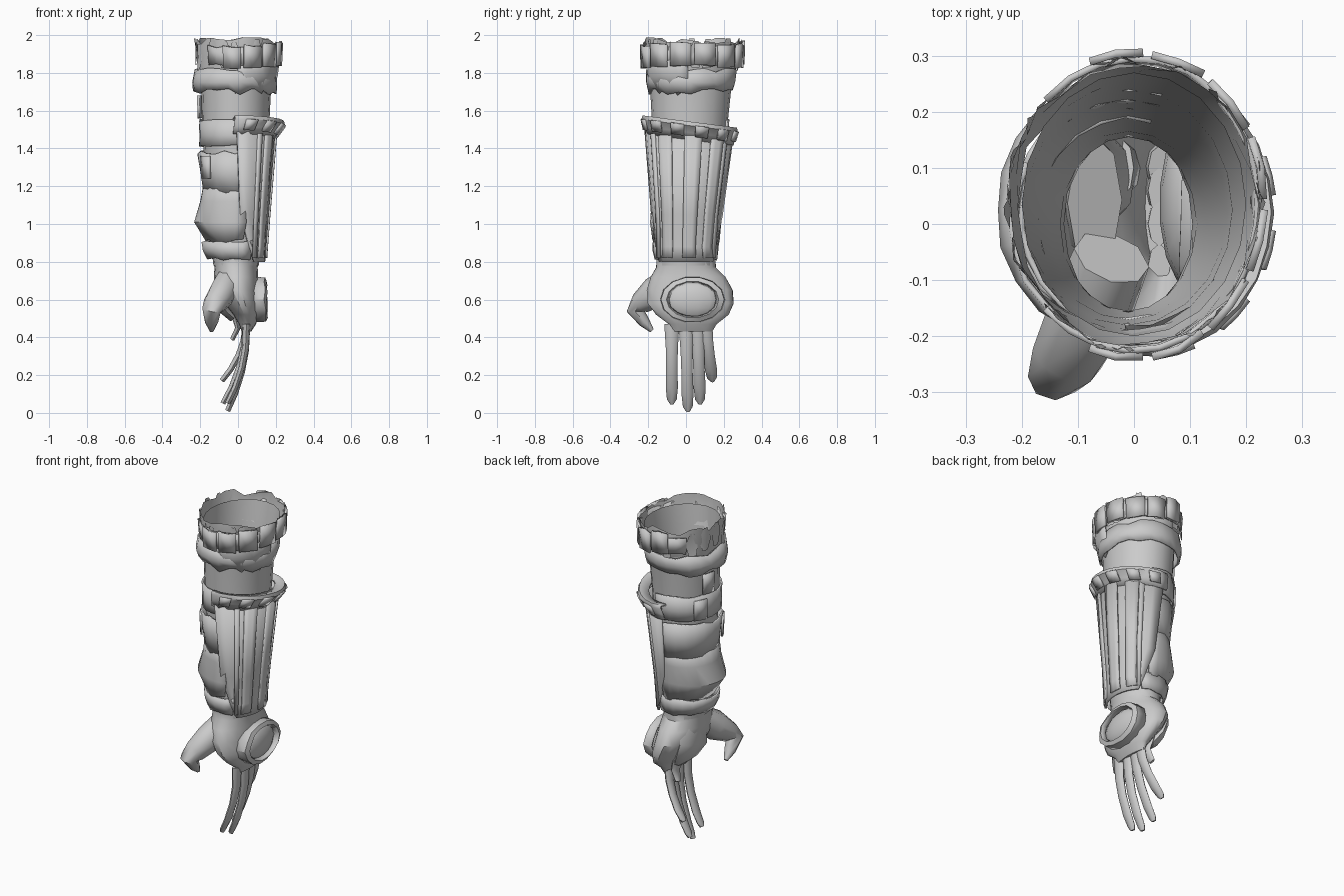
import bpy, bmesh, math, random
from mathutils import Vector

random.seed(4)
if "Cube" in bpy.data.objects:
    bpy.data.objects.remove(bpy.data.objects["Cube"], do_unlink=True)

grey = bpy.data.materials.new("plain grey")
grey.use_nodes = True
grey.diffuse_color = (0.6, 0.6, 0.6, 1)
grey.node_tree.nodes["Principled BSDF"].inputs["Base Color"].default_value = (0.6, 0.6, 0.6, 1)


def finish(name, bm, thick=0, angle=35, flip=True):
    """Turn a bmesh into a shaded object, optionally thickened."""
    if flip:
        bmesh.ops.recalc_face_normals(bm, faces=bm.faces)
    mesh = bpy.data.meshes.new(name)
    bm.to_mesh(mesh)
    bm.free()
    mesh.materials.append(grey)
    ob = bpy.data.objects.new(name, mesh)
    bpy.context.collection.objects.link(ob)
    if thick:
        mod = ob.modifiers.new("thickness", "SOLIDIFY")
        mod.thickness = thick
        mod.offset = 0
    bpy.ops.object.select_all(action="DESELECT")
    ob.select_set(True)
    bpy.context.view_layer.objects.active = ob
    bpy.ops.object.shade_smooth_by_angle(angle=math.radians(angle))
    return ob


def skin(bm, rings, closed):
    for low, high in zip(rings, rings[1:]):
        n = len(low)
        for i in range(n if closed else n - 1):
            j = (i + 1) % n
            bm.faces.new((low[i], low[j], high[j], high[i]))


def shell(name, rows, mid=0, half=180, n=20, rough=0, ragged=0, tilt=0, thick=0, cap=False):
    """Wrap rows of (z, centre x, centre y, radius x, radius y[, half angle]) around the arm."""
    bm = bmesh.new()
    rings = []
    for k, row in enumerate(rows):
        z, cx, cy, rx, ry = row[:5]
        h = row[5] if len(row) > 5 else half
        closed = h == 180
        ring = []
        for i in range(n):
            a = math.radians(mid - h + 2 * h * i / (n if closed else n - 1))
            s = 1 + random.uniform(-rough, rough)
            x, y = cx + rx * s * math.cos(a), cy + ry * s * math.sin(a)
            edge = ragged if k in (0, len(rows) - 1) else 0
            ring.append(bm.verts.new((x, y, z + tilt * y + random.uniform(-edge, edge))))
        rings.append(ring)
    skin(bm, rings, closed)
    if cap:
        bm.faces.new(rings[-1])
    return finish(name, bm, thick)


def limb(name, points, n=8):
    """Capped tube through (x, y, z, width, depth), flattened across its depth."""
    bm = bmesh.new()
    rings = []
    pos = [Vector(p[:3]) for p in points]
    for k, p in enumerate(points):
        d = (pos[min(k + 1, len(pos) - 1)] - pos[max(k - 1, 0)]).normalized()
        side = Vector((1, 0, 0)).cross(d).normalized()
        up = d.cross(side)
        rings.append([bm.verts.new(pos[k] + side * p[3] * math.cos(t) + up * p[4] * math.sin(t))
                      for t in (math.tau * i / n for i in range(n))])
    skin(bm, rings, True)
    bm.faces.new(rings[0])
    bm.faces.new(rings[-1])
    return finish(name, bm, angle=50)


# Open sleeve running down the arm
shell("sleeve", [(1.93, 0, .035, .2, .235), (1.72, -.01, .025, .185, .215),
                 (1.53, -.012, .02, .178, .2), (1.2, -.01, .01, .16, .18),
                 (.95, -.01, 0, .14, .165), (.78, -.01, 0, .12, .155)])

# Ragged cloth wraps at the upper end
shell("upper_wrap", [(1.97, 0, .035, .222, .25), (1.9, -.005, .035, .215, .25),
                     (1.79, -.01, .03, .2, .225)], n=26, rough=.035, ragged=.022)
shell("lower_wrap", [(1.81, -.012, .03, .212, .235), (1.75, -.018, .025, .222, .23),
                     (1.7, -.02, .025, .215, .222)], n=22, rough=.02, ragged=.018, thick=.01)
shell("hanging_fold", [(1.88, .02, .03, .2, .24), (1.78, .01, .03, .2, .235),
                       (1.71, .0, .03, .185, .215)], mid=-50, half=45, n=7,
      rough=.03, ragged=.03, thick=.008)

# Plated belt, mostly on the outer side
shell("belt", [(1.94, 0, .035, .222, .262), (1.84, 0, .035, .215, .257)],
      half=135, n=20, rough=.01, ragged=.008, thick=.012)
for i in range(8):
    a = -98 + 28 * i
    drop = random.uniform(-.015, .015)
    shell("belt_plate", [(1.955 + drop, 0, .035, .232, .272), (1.835 + drop, 0, .035, .226, .267)],
          mid=a, half=12, n=3, rough=.012, ragged=.006, thick=.014)

# Torn cloth points around the rim
for i in range(16):
    a = 360 * i / 16 + random.uniform(-8, 8)
    z = random.uniform(1.95, 1.985)
    shell("torn_strip", [(z, 0, .035, .228, .26, 3), (z - .07, 0, .035, .222, .255, 9),
                         (z - .14, -.005, .035, .22, .25, 5)], mid=a, n=3, rough=.03)

# Straps and padded plates on the inner side of the forearm
shell("top_strap", [(1.55, -.012, .02, .19, .207), (1.47, -.012, .018, .185, .203),
                    (1.41, -.012, .018, .192, .203)], mid=180, half=110, n=16,
      rough=.01, ragged=.008, thick=.01)
shell("middle_strap", [(1.38, -.012, .015, .198, .198), (1.27, -.012, .012, .182, .193),
                       (1.17, -.012, .01, .17, .186)], mid=180, half=105, n=14,
      rough=.015, ragged=.012, thick=.01)
shell("inner_forearm_plate", [(1.22, -.012, .01, .165, .183), (1.12, -.012, .01, .185, .186),
                              (1.01, -.012, 0, .215, .183), (.91, -.012, 0, .155, .17)],
      mid=180, half=105, n=14, rough=.02, ragged=.012, thick=.01)
shell("wrist_strap", [(.91, -.012, 0, .178, .17), (.86, -.012, 0, .17, .17),
                      (.815, -.012, 0, .148, .163)], mid=180, half=120, n=14,
      rough=.02, ragged=.008, thick=.01)
for z, mid in ((1.47, 150), (1.3, 215), (1.62, 165)):
    shell("buckle_plate", [(z + .06, -.012, .015, .2, .215), (z - .06, -.012, .015, .196, .21)],
          mid=mid, half=11, n=3, thick=.012)

# Long outer forearm guard with lengthwise ribs
guard = [(1.49, 0, .018, .19, .232, 92), (1.05, 0, .005, .155, .185, 86),
         (.88, 0, 0, .142, .17, 66), (.8, 0, 0, .138, .178, 52)]
shell("forearm_guard", guard, n=11, thick=.012)


def rib(name, mid, half, lift):
    rows = [(r[0] - .02 if k == 0 else r[0] + .02 * (k == 3), r[1], r[2], r[3] + lift, r[4] + lift)
            for k, r in enumerate(guard)]
    shell(name, rows, mid=mid, half=half, n=4, thick=.01)


rib("guard_centre_panel", 5, 11, .012)
for side in (-1, 1):
    rib("guard_side_panel", side * 36 + 3, 10, .008)
    shell("guard_edge_trim", [(1.48, 0, .018, .198, .238), (1.05, 0, .005, .163, .19),
                              (.82, 0, 0, .148, .18)], mid=side * 54, half=4, n=3, thick=.012)

# Flared, tilted lip over the guard
shell("guard_lip", [(1.45, 0, .018, .19, .228), (1.49, .006, .018, .202, .24),
                    (1.525, .015, .02, .228, .25), (1.54, .015, .02, .225, .247),
                    (1.53, 0, .02, .185, .21)], half=98, n=15, rough=.008, tilt=-.13, thick=.012)
for a in range(-75, 76, 30):
    shell("lip_rivet_plate", [(1.47, .004, .018, .206, .243), (1.525, .016, .02, .234, .257)],
          mid=a, half=8, n=3, tilt=-.13, thick=.012)

# Hand: wrist cuff, back of hand and palm
shell("hand", [(.81, -.01, 0, .122, .158), (.77, -.01, 0, .115, .16), (.72, -.01, .01, .118, .2),
               (.65, -.005, .02, .115, .23), (.58, .02, .025, .095, .23),
               (.52, .045, .035, .07, .195), (.47, .05, .035, .045, .13),
               (.43, .045, .03, .025, .11)], n=18, rough=.01, cap=True)
limb("thumb", [(-.04, -.06, .72, .07, .07), (-.08, -.16, .64, .085, .075),
               (-.12, -.24, .58, .06, .065), (-.14, -.27, .545, .045, .05),
               (-.14, -.22, .48, .03, .035), (-.14, -.18, .435, .012, .012)])
limb("palm_pad", [(-.07, .04, .7, .12, .05), (-.09, .06, .62, .13, .045),
                  (-.06, .08, .55, .1, .04), (-.02, .08, .5, .06, .025)])
limb("torn_palm_flap", [(-.02, .1, .53, .05, .02), (0, .1, .45, .04, .015), (-.03, .12, .39, .02, .012)])

# Four slender fingers curling inward
for name, y0, y1, tip, curl in (("index_finger", -.075, -.075, .05, 0),
                                ("middle_finger", 0, .01, .01, 0),
                                ("ring_finger", .06, .075, .05, -.025),
                                ("little_finger", .1, .14, .17, -.03)):
    length = .47 - tip
    limb(name, [(x + curl * f, y0 + (y1 - y0) * f, .47 - length * f, w, .02 * (1 - .3 * f))
                for f, x, w in ((0, .045, .04), (.3, .04, .032), (.55, .02, .03),
                                (.8, -.015, .032), (.95, -.045, .026), (1, -.055, .012))])

# Domed knuckle guard with a raised rim
bm = bmesh.new()
bmesh.ops.create_uvsphere(bm, u_segments=14, v_segments=8, radius=1)
for v in bm.verts:
    v.co = Vector((.1 + .055 * v.co.x, .035 + .15 * v.co.y, .595 + .105 * v.co.z))
finish("knuckle_guard", bm)
bm = bmesh.new()
rings = []
for offset, size in ((.085, 1.08), (.14, 1.06), (.15, .9), (.125, .82)):
    rings.append([bm.verts.new((offset + random.uniform(-.006, .006),
                                .035 + .155 * size * math.cos(t), .6 + .11 * size * math.sin(t)))
                  for t in (math.tau * i / 14 for i in range(14))])
skin(bm, rings, True)
finish("knuckle_rim", bm, thick=.008)
